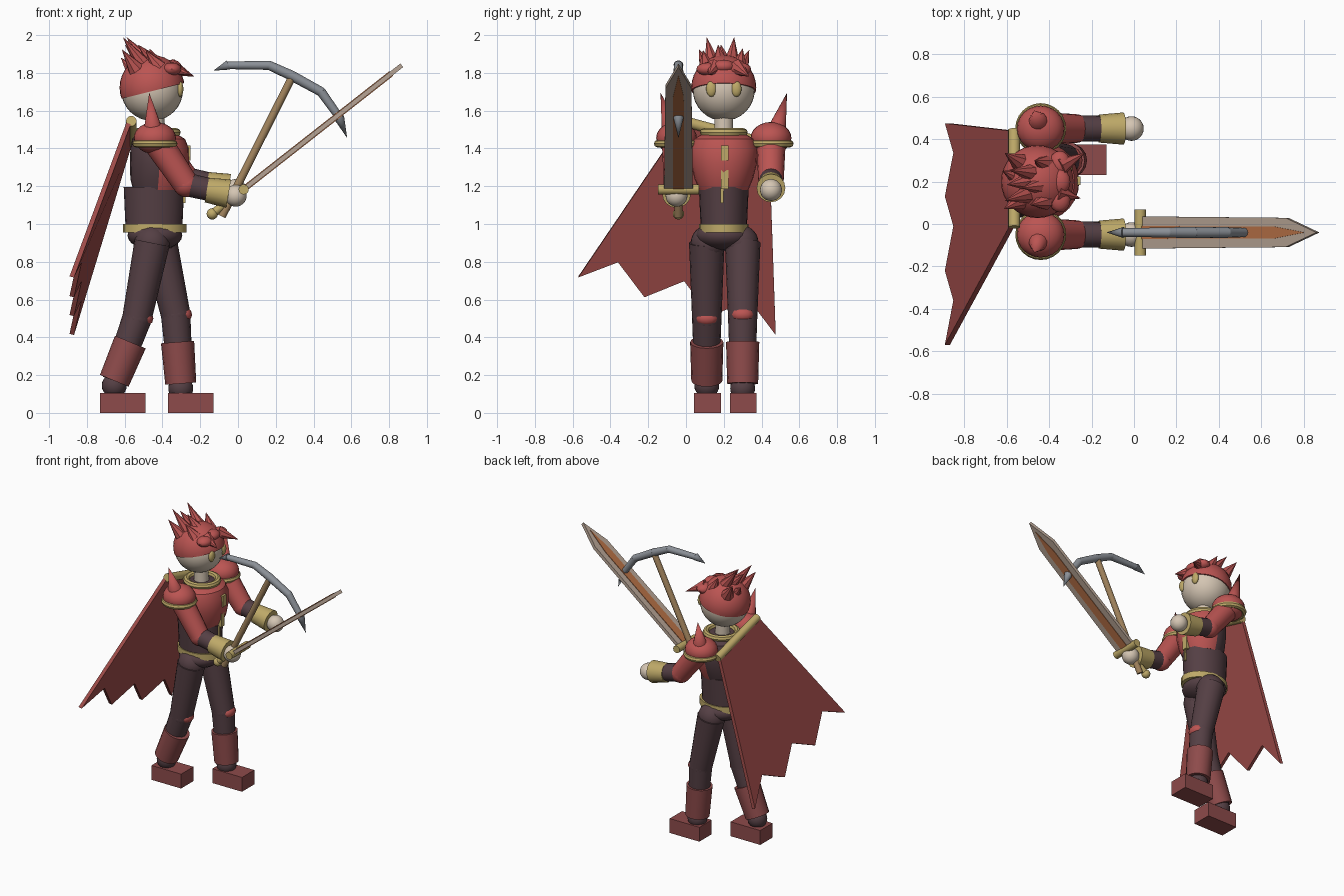
import bpy, bmesh, math
from mathutils import Vector, Matrix

if "Cube" in bpy.data.objects:
    bpy.data.objects.remove(bpy.data.objects["Cube"])

def mat(name, *c):
    m = bpy.data.materials.new(name)
    m.diffuse_color = (*c, 1)
    m.use_nodes = True
    m.node_tree.nodes["Principled BSDF"].inputs["Base Color"].default_value = m.diffuse_color
    return m

RED = mat("red", .5, .09, .085)
CAPE = mat("cape red", .36, .075, .07)
BOOT = mat("boot red", .27, .07, .07)
DARK = mat("dark cloth", .09, .05, .058)
GOLD = mat("gold", .52, .40, .14)
SKIN = mat("skin", .66, .56, .45)
STEEL = mat("steel", .26, .28, .31)
WOOD = mat("wood", .36, .23, .11)
BLADE = mat("pale blade", .46, .36, .29)
FULLER = mat("orange groove", .46, .16, .06)

CY = 0.2  # body mid-plane

def add(name, bm, *mats):
    bmesh.ops.recalc_face_normals(bm, faces=bm.faces)
    me = bpy.data.meshes.new(name)
    bm.to_mesh(me)
    bm.free()
    ob = bpy.data.objects.new(name, me)
    bpy.context.collection.objects.link(ob)
    for m in mats:
        me.materials.append(m)
    return ob

def ball(name, c, r, m, seg=24):
    r = r if isinstance(r, tuple) else (r, r, r)
    bm = bmesh.new()
    bmesh.ops.create_uvsphere(bm, u_segments=seg, v_segments=seg // 2, radius=1,
                              matrix=Matrix.Translation(c) @ Matrix.Diagonal((*r, 1)))
    return add(name, bm, m)

def limb(name, a, b, ra, rb, m, seg=16):
    """Tapered cylinder from a to b; rb = 0 gives a spike."""
    a, b = Vector(a), Vector(b)
    d = b - a
    M = Matrix.Translation((a + b) / 2) @ d.to_track_quat('Z', 'Y').to_matrix().to_4x4()
    bm = bmesh.new()
    bmesh.ops.create_cone(bm, cap_ends=True, segments=seg, radius1=ra, radius2=rb,
                          depth=d.length, matrix=M)
    bmesh.ops.remove_doubles(bm, verts=bm.verts, dist=1e-5)
    return add(name, bm, m)

def loft(name, rings, *mats, seg=24, closed=False):
    """Stacked ellipses: (centre x, centre y, z, radius x, radius y)."""
    bm = bmesh.new()
    loops = [[bm.verts.new((x + rx * math.cos(2 * math.pi * i / seg),
                            y + ry * math.sin(2 * math.pi * i / seg), z))
              for i in range(seg)] for x, y, z, rx, ry in rings]
    pairs = list(zip(loops, loops[1:] + (loops[:1] if closed else [])))
    if not closed:
        pairs = list(zip(loops, loops[1:]))
        bm.faces.new(loops[0])
        bm.faces.new(loops[-1])
    for p, q in pairs:
        for i in range(seg):
            j = (i + 1) % seg
            bm.faces.new((p[i], p[j], q[j], q[i]))
    return add(name, bm, *mats)

def ring(name, c, rx, ry, t, m):
    rings = [(c[0], c[1], c[2] + t * math.sin(a), rx + t * math.cos(a), ry + t * math.cos(a))
             for a in (k * math.pi / 4 for k in range(8))]
    return loft(name, rings, m, closed=True)

def slab(name, pts, off, m):
    """Flat outline thickened to both sides by the vector off."""
    off = Vector(off)
    bm = bmesh.new()
    lo = [bm.verts.new(Vector(p) - off) for p in pts]
    hi = [bm.verts.new(Vector(p) + off) for p in pts]
    bm.faces.new(lo)
    bm.faces.new(hi)
    for i in range(len(pts)):
        j = (i + 1) % len(pts)
        bm.faces.new((lo[i], lo[j], hi[j], hi[i]))
    return add(name, bm, m)

def box(name, c, s, m):
    bm = bmesh.new()
    bmesh.ops.create_cube(bm, size=1, matrix=Matrix.Translation(c) @ Matrix.Diagonal((*s, 1)))
    return add(name, bm, m)

# Torso: vest is red in front, dark at the back
loft("waist", [(-.445, CY, .97, .15, .122), (-.445, CY, 1.195, .16, .132)], DARK)
chest = loft("chest", [(-.425, CY, 1.18, .13, .13), (-.42, CY, 1.24, .15, .155),
                       (-.415, CY, 1.32, .157, .175), (-.415, CY, 1.40, .155, .178),
                       (-.42, CY, 1.45, .14, .16), (-.43, CY, 1.485, .09, .1)], DARK, RED)
for f in chest.data.polygons:
    f.material_index = int(f.center.x > -.42 and f.normal.z < .95)
loft("belt", [(-.44, CY, .955, .168, .13), (-.44, CY, 1.0, .168, .13)], GOLD)
ball("pelvis", (-.44, CY, .94), (.145, .15, .08), DARK)
ring("collar", (-.43, CY, 1.485), .105, .105, .022, GOLD)
box("upper_vest_trim", (-.262, CY + .005, 1.375), (.02, .04, .08), GOLD)
box("lower_vest_trim", (-.28, CY + .005, 1.235), (.03, .04, .1), GOLD)
box("vest_trim_tail", (-.287, CY - .01, 1.15), (.018, .015, .08), GOLD)

# Head
limb("neck", (-.435, CY, 1.45), (-.44, CY, 1.6), .05, .05, SKIN)
ball("head", (-.455, CY, 1.71), .164, SKIN, 32)
for s in (-1, 1):
    ball("eye", (-.307, CY + s * .066, 1.715), (.018, .028, .042), GOLD, 16)

# Hair: cap cut along a slanted hairline, plus spikes and fringe
bm = bmesh.new()
bmesh.ops.create_uvsphere(bm, u_segments=32, v_segments=16, radius=.172,
                          matrix=Matrix.Translation((-.455, CY, 1.722)))
cut = bmesh.ops.bisect_plane(bm, geom=bm.verts[:] + bm.edges[:] + bm.faces[:],
                             plane_co=(-.45, CY, 1.705), plane_no=(-.25, 0, 1), clear_inner=True)
bmesh.ops.contextual_create(bm, geom=[e for e in cut['geom_cut'] if isinstance(e, bmesh.types.BMEdge)])
add("hair_cap", bm, RED)
# base x, base y, base z, tip x, tip y, tip z (y from the mid-plane)
for bx, by, bz, tx, ty, tz in [
        (-.50, -.06, 1.84, -.61, -.09, 1.99), (-.48, .04, 1.85, -.59, .055, 1.99),
        (-.54, -.09, 1.82, -.615, -.13, 1.925), (-.54, .09, 1.82, -.61, .135, 1.92),
        (-.50, 0, 1.85, -.60, -.015, 1.95), (-.44, -.02, 1.85, -.53, -.03, 1.95),
        (-.42, .08, 1.83, -.47, .10, 1.93), (-.42, -.09, 1.83, -.49, -.11, 1.92),
        (-.55, .02, 1.80, -.62, .05, 1.88)]:
    limb("hair_spike", (bx, CY + by, bz), (tx, CY + ty, tz), .045, 0, RED, 8)
for y, z in ((-.085, 1.82), (0, 1.835), (.085, 1.82)):
    ball("fringe_lock", (-.35, CY + y, z), (.05, .06, .035), RED, 16)
limb("fringe_spike", (-.35, CY + .07, 1.83), (-.23, CY + .135, 1.78), .045, 0, RED, 8)
limb("fringe_spike", (-.36, CY - .05, 1.83), (-.25, CY - .08, 1.79), .045, 0, RED, 8)

# Arms with shoulder pads
for side, s, dz in (("right", -1, -.015), ("left", 1, .015)):
    y = CY + s * .25
    ball(side + "_shoulder_pad", (-.44, y, 1.455), (.112, .108, .085), RED)
    ring(side + "_pad_rim", (-.44, y, 1.425), .1, .1, .02, GOLD)
    limb(side + "_pad_spike", (-.45, y + s * .03, 1.5), (-.47, y + s * .085, 1.695), .05, 0, RED, 12)
    elbow = (-.275, y, 1.225 + dz)
    limb(side + "_upper_arm", (-.43, y, 1.44), elbow, .078, .068, RED)
    ball(side + "_elbow", elbow, .068, RED)
    limb(side + "_forearm", elbow, (-.12, y, 1.19 + dz), .062, .06, DARK)
    limb(side + "_cuff", (-.165, y, 1.195 + dz), (-.05, y, 1.175 + dz), .066, .076, GOLD)
    ball(side + "_hand", (-.012, y, 1.165 + dz), .058, SKIN)

# Legs: x of hip, x and z of knee, boot top, boot bottom, foot start
for side, y, hx, (kx, kz), (tx, tz), (bx, bz), fx in (
        ("right", .11, -.455, (-.535, .5), (-.57, .375), (-.655, .17), -.73),
        ("left", .3, -.415, (-.33, .52), (-.32, .375), (-.303, .155), -.37)):
    ball(side + "_hip", (hx, y + (CY - y) * .1, .9), .094, DARK)
    limb(side + "_thigh", (hx, y, .9), (kx, y, kz), .094, .078, DARK)
    ball(side + "_knee", (kx, y, kz), .078, DARK)
    limb(side + "_shin", (kx, y, kz), (bx, y, bz), .078, .065, DARK)
    ball(side + "_knee_patch", (kx + .045, y, kz), (.042, .06, .04), RED, 12)
    limb(side + "_boot", (tx, y, tz), (bx, y, bz), .088, .082, BOOT)
    ball(side + "_ankle", (bx, y, bz - .025), .066, DARK)
    box(side + "_foot", (fx + .12, y + .003, .0525), (.24, .142, .105), BOOT)

# Cape hanging from a slanted bar
limb("cape_bar", (-.565, -.015, 1.545), (-.565, .445, 1.42), .028, .028, GOLD)
slab("cape", [(-.575, -.01, 1.545), (-.88, -.57, .72), (-.84, -.36, .80), (-.88, -.22, .615),
              (-.84, -.01, .70), (-.88, .13, .515), (-.84, .335, .60), (-.88, .475, .415),
              (-.575, .44, 1.42)], (.012, 0, -.003), CAPE)

# Sword, flat side facing up and forward
SY = -.04
O, U, V, N = Vector((.025, SY, 1.18)), Vector((.787, 0, .617)), Vector((0, 1, 0)), Vector((-.617, 0, .787))
def outline(w0, w1, l, tip):
    return [O + U * a + V * b for a, b in ((0, -w0), (l, -w1), (tip, 0), (l, w1), (0, w0))]
slab("sword_blade", outline(.076, .069, .885, 1.07), N * .012, BLADE)
slab("sword_groove", outline(.03, .028, .82, 1.0), N * .016, FULLER)
limb("sword_guard", (.03, SY - .108, 1.183), (.03, SY + .108, 1.183), .027, .027, GOLD, 12)
limb("sword_grip", O, O - U * .2, .022, .022, GOLD, 12)
ball("sword_pommel", O - U * .205, .03, GOLD, 16)

# Pick with a curved steel head
limb("pick_handle", (-.085, SY, 1.04), (.285, SY, 1.775), .021, .021, WOOD, 12)
path = [(-.055, 1.84, .02), (.165, 1.84, .024), (.285, 1.785, .027), (.44, 1.70, .025), (.54, 1.56, .021)]
for (x0, z0, r0), (x1, z1, r1) in zip(path, path[1:]):
    limb("pick_head", (x0, SY, z0), (x1, SY, z1), r0, r1, STEEL, 12)
    ball("pick_joint", (x1, SY, z1), r1, STEEL, 12)
limb("pick_tip", (-.05, SY, 1.842), (-.13, SY, 1.812), .026, 0, STEEL, 12)
limb("pick_tip", (.535, SY, 1.565), (.578, SY, 1.455), .028, 0, STEEL, 12)

# Smooth round surfaces, keep sharp edges
for ob in bpy.data.objects:
    ob.select_set(True)
bpy.context.view_layer.objects.active = bpy.data.objects["head"]
bpy.ops.object.shade_smooth_by_angle(angle=math.radians(35))
